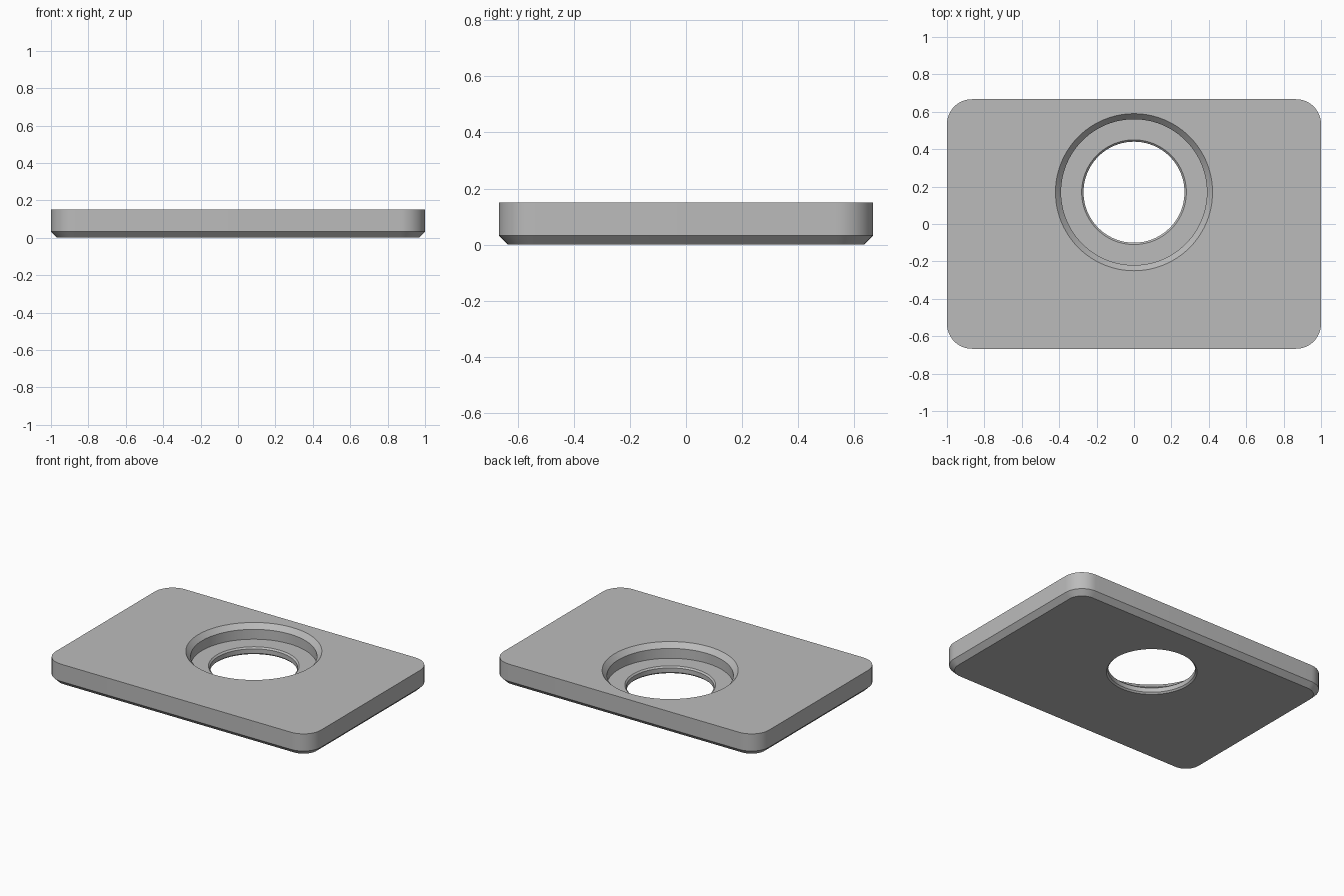
import bpy, bmesh, math

if "Cube" in bpy.data.objects:
    bpy.data.objects.remove(bpy.data.objects["Cube"])

W, D, H = 1.0, 0.667, 0.15      # half width, half depth, thickness
CORNER, CHAMFER = 0.133, 0.033
HOLE_Y = 0.17
SEG = 96


def stacked_rings(name, rings):
    """Solid skinned through equal-length rings of points, capped at both ends."""
    bm = bmesh.new()
    loops = [[bm.verts.new(p) for p in ring] for ring in rings]
    n = len(loops[0])
    for a, b in zip(loops, loops[1:]):
        for i in range(n):
            j = (i + 1) % n
            bm.faces.new((a[i], a[j], b[j], b[i]))
    bm.faces.new(loops[0][::-1])
    bm.faces.new(loops[-1])
    bmesh.ops.recalc_face_normals(bm, faces=bm.faces)
    mesh = bpy.data.meshes.new(name)
    bm.to_mesh(mesh)
    bm.free()
    obj = bpy.data.objects.new(name, mesh)
    bpy.context.collection.objects.link(obj)
    return obj


def rounded_rect(inset, z, steps=12):
    r = CORNER - inset
    pts = []
    for k, (sx, sy) in enumerate([(1, 1), (-1, 1), (-1, -1), (1, -1)]):
        for i in range(steps + 1):
            a = math.pi / 2 * (k + i / steps)
            pts.append((sx * (W - CORNER) + r * math.cos(a),
                        sy * (D - CORNER) + r * math.sin(a), z))
    return pts


def circle(r, z):
    return [(r * math.cos(2 * math.pi * i / SEG),
             HOLE_Y + r * math.sin(2 * math.pi * i / SEG), z) for i in range(SEG)]


# Rounded plate with a chamfered bottom edge
plate = stacked_rings("plate", [rounded_rect(CHAMFER, 0), rounded_rect(0, CHAMFER),
                                rounded_rect(0, H)])

# Stepped, chamfered hole: (radius, height) from below the plate to above it
profile = [(0.29, -0.01), (0.27, 0.01), (0.27, 0.04), (0.28, 0.05),
           (0.39, 0.05), (0.39, 0.117), (0.42, H), (0.43, H + 0.011)]
cutter = stacked_rings("hole_cutter", [circle(r, z) for r, z in profile])
cutter.hide_render = True

# Cut the hole, then remove the cutter
cut = plate.modifiers.new("hole", 'BOOLEAN')
cut.operation, cut.solver, cut.object = 'DIFFERENCE', 'EXACT', cutter
bpy.context.view_layer.objects.active = plate
plate.select_set(True)
bpy.ops.object.modifier_apply(modifier=cut.name)
bpy.data.objects.remove(cutter)

# Grey finish, smooth curves with sharp edges
grey = bpy.data.materials.new("grey")
grey.diffuse_color = (0.5, 0.5, 0.5, 1)
grey.use_nodes = True
grey.node_tree.nodes["Principled BSDF"].inputs["Base Color"].default_value = grey.diffuse_color
plate.data.materials.clear()
plate.data.materials.append(grey)
bpy.ops.object.shade_smooth_by_angle(angle=math.radians(25))
